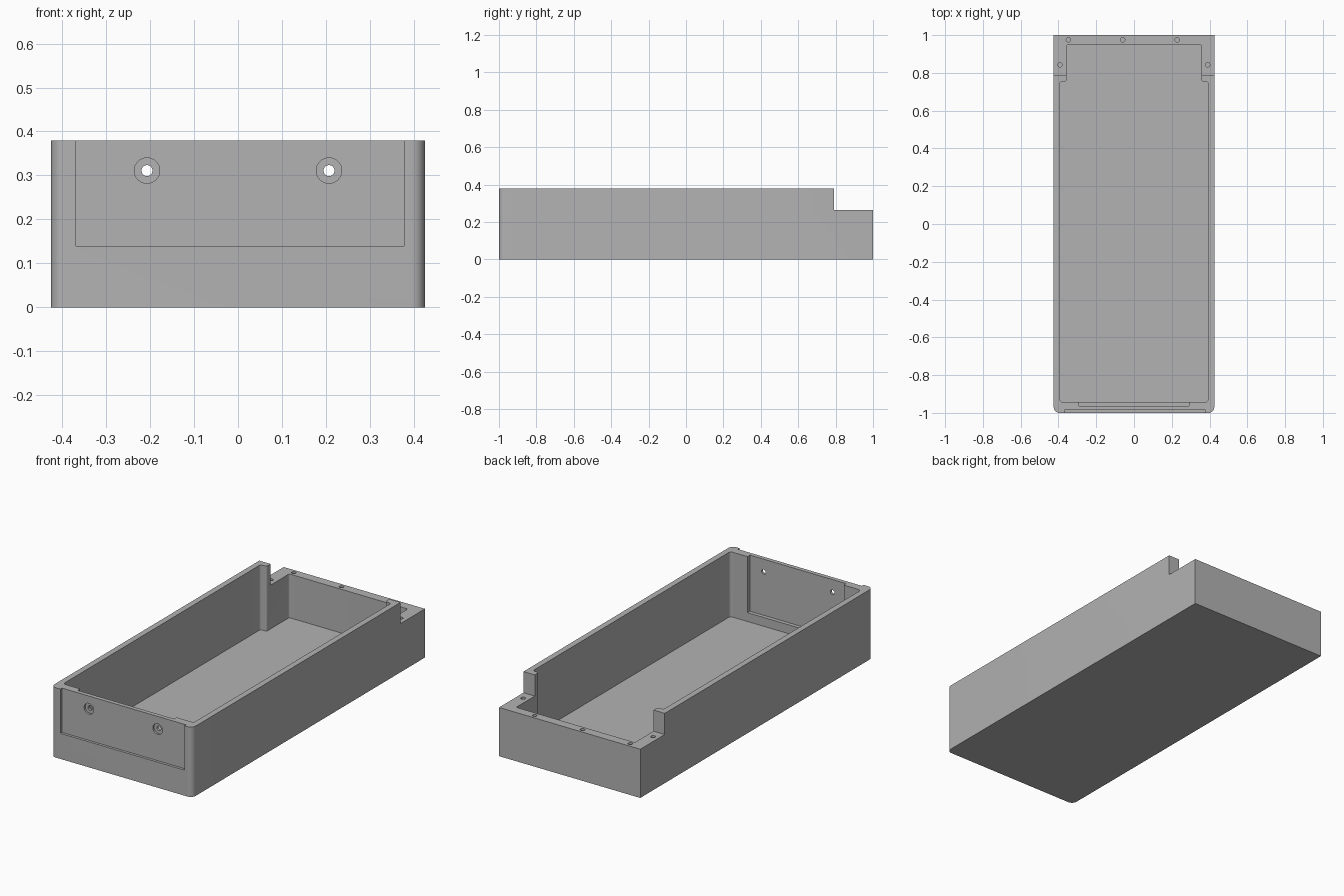
import bpy, bmesh, math
from mathutils import Vector

if "Cube" in bpy.data.objects:
    bpy.data.objects.remove(bpy.data.objects["Cube"], do_unlink=True)

grey = bpy.data.materials.new("plain grey")
grey.use_nodes = True
grey.diffuse_color = (0.45, 0.45, 0.45, 1)
grey.node_tree.nodes["Principled BSDF"].inputs["Base Color"].default_value = grey.diffuse_color

HALF_W, HEIGHT, STEP_Z, STEP_Y, FLOOR = 0.425, 0.38, 0.265, 0.79, 0.027
OVER = 0.1  # how far cutters run past open sides


def prism(name, corners, z0, z1, steps=8):
    """Extrude a right-angled outline; each corner is (x, y, radius)."""
    outline = []
    for i, (x, y, r) in enumerate(corners):
        p = Vector((x, y))
        if r == 0:
            outline.append(p)
            continue
        u = (Vector(corners[i - 1][:2]) - p).normalized()
        v = (Vector(corners[(i + 1) % len(corners)][:2]) - p).normalized()
        centre = p + r * (u + v)
        for k in range(steps + 1):
            t = math.pi / 2 * k / steps
            outline.append(centre - r * (v * math.cos(t) + u * math.sin(t)))
    bm = bmesh.new()
    base = bm.faces.new([bm.verts.new((p.x, p.y, z0)) for p in outline])
    top = bmesh.ops.extrude_face_region(bm, geom=[base])["geom"]
    bmesh.ops.translate(bm, vec=(0, 0, z1 - z0),
                        verts=[g for g in top if isinstance(g, bmesh.types.BMVert)])
    bmesh.ops.recalc_face_normals(bm, faces=bm.faces)
    mesh = bpy.data.meshes.new(name)
    bm.to_mesh(mesh)
    bm.free()
    mesh.materials.append(grey)
    ob = bpy.data.objects.new(name, mesh)
    bpy.context.collection.objects.link(ob)
    return ob


def block(name, x0, x1, y0, y1, z0, z1):
    return prism(name, [(x0, y0, 0), (x1, y0, 0), (x1, y1, 0), (x0, y1, 0)], z0, z1)


def drill(radius, depth, location, along_y=False):
    bpy.ops.mesh.primitive_cylinder_add(
        vertices=32, radius=radius, depth=depth, location=location,
        rotation=(math.pi / 2 if along_y else 0, 0, 0))
    ob = bpy.context.object
    ob.data.materials.append(grey)
    return ob


# Outer body with rounded front corners
tray = prism("tray", [(-HALF_W, -1, 0.03), (HALF_W, -1, 0.03),
                      (HALF_W, 1, 0), (-HALF_W, 1, 0)], 0, HEIGHT)

# Cavity, narrower at the back between two ribs
right_side = [(0.393, -0.942, 0.015), (0.393, 0.755, 0.015),
              (0.357, 0.755, 0.01), (0.357, 0.95, 0.01)]
left_side = [(-x, y, r) for x, y, r in reversed(right_side)]
cutters = [
    prism("cavity_cutter", right_side + left_side, FLOOR, HEIGHT + OVER),
    # Lowered ledge at the back
    block("ledge_cutter", -HALF_W - OVER, HALF_W + OVER, STEP_Y, 1 + OVER, STEP_Z, HEIGHT + OVER),
    # Shallow panels outside and inside the front wall
    block("outer_panel_cutter", -0.369, 0.378, -1 - OVER, -0.986, 0.139, HEIGHT + OVER),
    block("inner_panel_cutter", -0.29, 0.29, -0.963, -0.9, 0.075, HEIGHT + OVER),
]

# Counterbored holes in the front wall
for x in (-0.207, 0.207):
    cutters.append(drill(0.029, 0.1, (x, -1.026, 0.311), True))
    cutters.append(drill(0.0125, 0.15, (x, -0.97, 0.311), True))

# Blind screw holes in the ledge
for x, y in [(-0.347, 0.975), (-0.06, 0.975), (0.228, 0.975), (-0.392, 0.843), (0.39, 0.843)]:
    cutters.append(drill(0.012, 0.2, (x, y, STEP_Z)))

# Cut everything out of the body
bpy.ops.object.select_all(action="DESELECT")
tray.select_set(True)
bpy.context.view_layer.objects.active = tray
for cutter in cutters:
    cutter.hide_render = True
    mod = tray.modifiers.new("cut", "BOOLEAN")
    mod.operation, mod.solver, mod.object = "DIFFERENCE", "EXACT", cutter
    bpy.ops.object.modifier_apply(modifier=mod.name)
    bpy.data.objects.remove(cutter, do_unlink=True)

bpy.ops.object.shade_smooth_by_angle(angle=math.radians(30))
